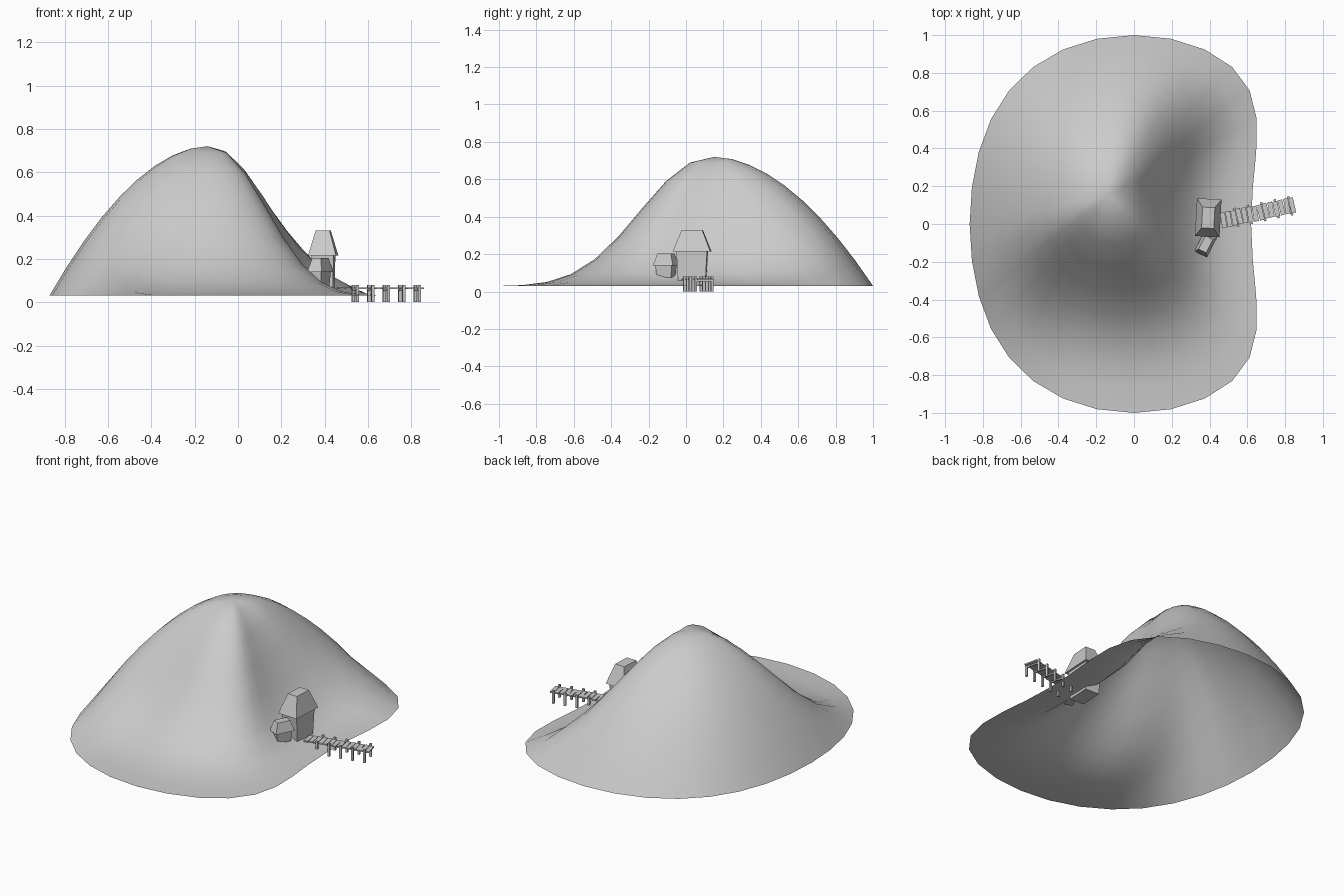
import bpy, bmesh, random
from math import sin, cos, pi, atan2, exp, radians
from mathutils import Matrix, Vector

if "Cube" in bpy.data.objects:
    bpy.data.objects.remove(bpy.data.objects["Cube"])

random.seed(4)


def finish(bm, name):
    bmesh.ops.recalc_face_normals(bm, faces=bm.faces)
    me = bpy.data.meshes.new(name)
    bm.to_mesh(me)
    bm.free()
    ob = bpy.data.objects.new(name, me)
    bpy.context.collection.objects.link(ob)
    return ob


def frustum(bm, mat, z0, size0, z1, size1):
    """Four-sided block with different bottom and top rectangles."""
    rings = []
    for z, (sx, sy) in ((z0, size0), (z1, size1)):
        rings.append([bm.verts.new(mat @ Vector((x * sx / 2, y * sy / 2, z)))
                      for x, y in ((-1, -1), (1, -1), (1, 1), (-1, 1))])
    a, b = rings
    bm.faces.new(a[::-1])
    bm.faces.new(b)
    for i in range(4):
        j = (i + 1) % 4
        bm.faces.new((a[i], a[j], b[j], b[i]))


def place(x, y, deg):
    return Matrix.Translation((x, y, 0)) @ Matrix.Rotation(radians(deg), 4, 'Z')


# Hill: rings from peak to shoreline, domed at back left, hollow at front right
PEAK, BASE, HEIGHT = Vector((-0.14, 0.15)), 0.03, 0.69
SEGS, RINGS = 32, 9


def shore(a):
    c = cos(a)
    k = 1 - 0.38 * c ** 3 if c > 0 else 1 - 0.13 * c * c
    return Vector((c * k, sin(a)))


def hill_height(t, direction):
    a = atan2(direction.y, direction.x) + radians(42)
    a = abs((a + pi) % (2 * pi) - pi)
    s = min(1, max(0, (radians(118) - a) / radians(60)))
    w = s * s * (3 - 2 * s)
    dome = 1 - t ** 1.85
    hollow = exp(-(t / 0.455) ** 2.2) * (1 - t ** 6)
    return BASE + HEIGHT * (dome * (1 - w) + hollow * w)


bm = bmesh.new()
top = bm.verts.new((PEAK.x, PEAK.y, BASE + HEIGHT))
prev = None
for r in range(1, RINGS + 1):
    t = r / RINGS
    ring = []
    for i in range(SEGS):
        d = shore(2 * pi * i / SEGS) - PEAK
        p = PEAK + d * t
        ring.append(bm.verts.new((p.x, p.y, hill_height(t, d))))
    for i in range(SEGS):
        j = (i + 1) % SEGS
        if prev:
            bm.faces.new((prev[i], ring[i], ring[j], prev[j]))
        else:
            bm.faces.new((top, ring[i], ring[j]))
    prev = ring
hill = finish(bm, "hill")
hill.data.shade_smooth()

# Main hut and small side shed: tapered walls under hipped roofs
for name, mat, wall, roof in (
        ("hut", place(0.393, 0.033, -3),
         (0.04, (0.095, 0.145), 0.22, (0.105, 0.165)),
         (0.215, (0.13, 0.2), 0.33, (0.065, 0.11))),
        ("shed", place(0.38, -0.107, -27),
         (0.075, (0.05, 0.085), 0.15, (0.06, 0.1)),
         (0.14, (0.075, 0.12), 0.203, (0.045, 0.08)))):
    for part, dims in (("walls", wall), ("roof", roof)):
        bm = bmesh.new()
        frustum(bm, mat, *dims)
        finish(bm, f"{name}_{part}")

# Jetty: planks, cross beams and post pairs along a local x axis
jetty = place(0.46, 0.018, 12)
bm = bmesh.new()
COUNT, LENGTH = 14, 0.4
for i in range(COUNT):
    m = jetty @ place((i + 0.5) * LENGTH / COUNT, random.uniform(-0.003, 0.003),
                      random.uniform(-3, 3))
    s = (LENGTH / COUNT - 0.003, 0.082)
    frustum(bm, m, 0.061, s, 0.069, s)
finish(bm, "jetty_planks")

posts, beams = bmesh.new(), bmesh.new()
for i in range(5):
    x = 0.083 + i * 0.073
    frustum(beams, jetty @ place(x, 0, 0), 0.053, (0.009, 0.09), 0.061, (0.009, 0.09))
    for side in (-1, 1):
        frustum(posts, jetty @ place(x, side * 0.045, 0),
                0, (0.013, 0.013), 0.08, (0.013, 0.013))
finish(posts, "jetty_posts")
finish(beams, "jetty_beams")
